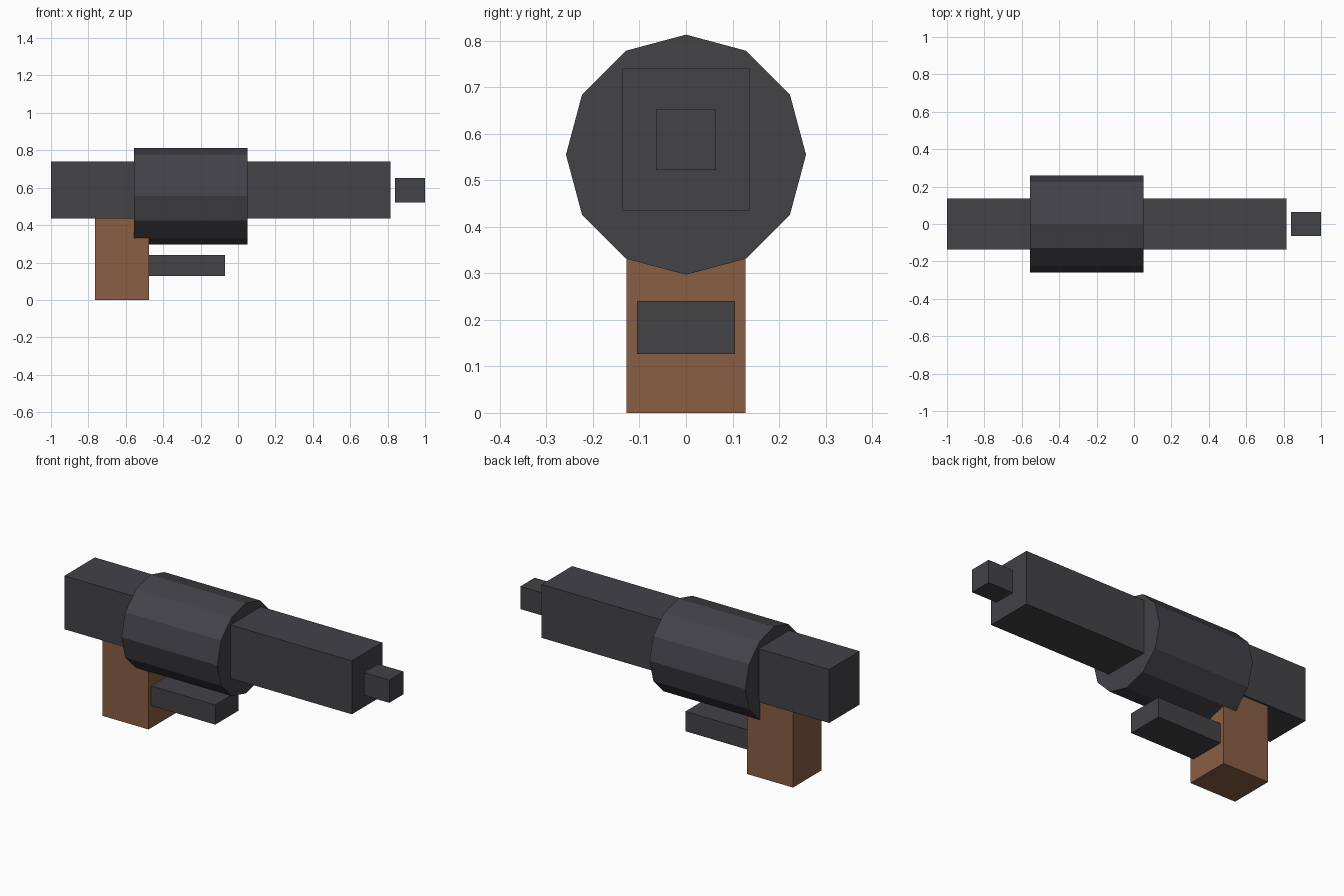
import bpy
import math
from mathutils import Vector

cube = bpy.data.objects.get("Cube")
if cube:
    bpy.data.objects.remove(cube, do_unlink=True)


def make_material(name, color):
    mat = bpy.data.materials.new(name)
    mat.use_nodes = True
    mat.diffuse_color = color
    mat.node_tree.nodes["Principled BSDF"].inputs["Base Color"].default_value = color
    return mat


gunmetal = make_material("dark grey metal", (0.056, 0.054, 0.062, 1))
wood = make_material("brown wood", (0.25, 0.112, 0.056, 1))


def box(name, low, high, mat):
    """Axis-aligned box between two corners."""
    low, high = Vector(low), Vector(high)
    bpy.ops.mesh.primitive_cube_add(size=1, location=(low + high) / 2)
    obj = bpy.context.object
    obj.name = name
    obj.scale = high - low
    bpy.ops.object.transform_apply(location=False, rotation=False, scale=True)
    obj.data.materials.append(mat)
    return obj


# Long square barrel and the separate muzzle tip in front of it
box("barrel", (-1, -0.137, 0.435), (0.815, 0.137, 0.74), gunmetal)
box("muzzle_tip", (0.84, -0.064, 0.522), (1, 0.064, 0.652), gunmetal)

# Twelve-sided drum around the barrel, with a corner at the top
bpy.ops.mesh.primitive_cylinder_add(vertices=12, radius=0.258, depth=0.605,
                                    location=(-0.253, 0, 0.555),
                                    rotation=(0, math.pi / 2, 0))
drum = bpy.context.object
drum.name = "drum"
drum.data.materials.append(gunmetal)

# Handle and trigger block
box("grip", (-0.765, -0.128, 0), (-0.475, 0.128, 0.46), wood)
box("trigger", (-0.5, -0.105, 0.127), (-0.07, 0.105, 0.24), gunmetal)
